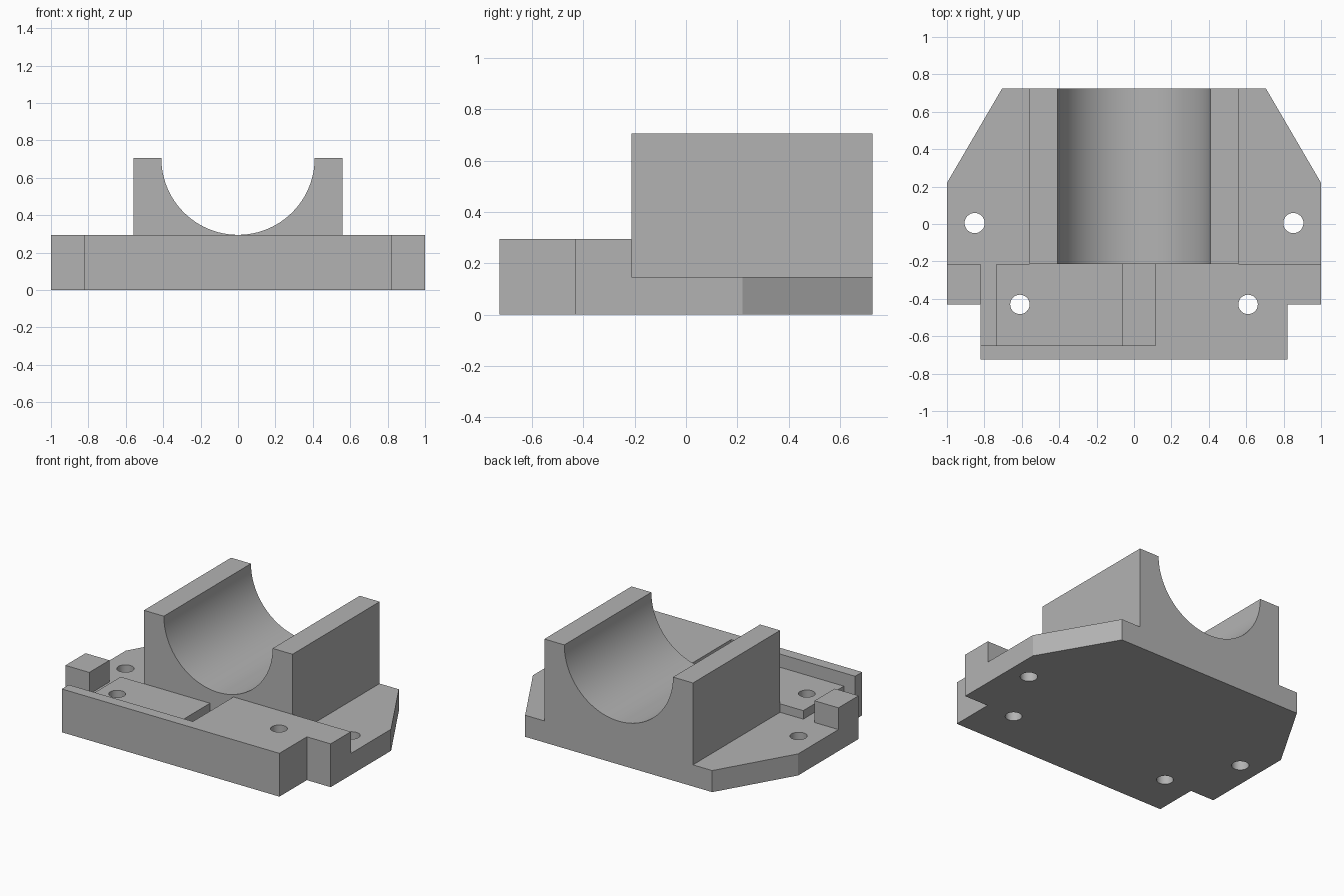
import bpy, bmesh, math

cube = bpy.data.objects.get("Cube")
if cube:
    bpy.data.objects.remove(cube, do_unlink=True)

grey = bpy.data.materials.new("machined_grey")
grey.use_nodes = True
COLOUR = (0.45, 0.45, 0.45, 1)
grey.diffuse_color = COLOUR
grey.node_tree.nodes["Principled BSDF"].inputs["Base Color"].default_value = COLOUR

PLATE, DECK, TOP = 0.147, 0.295, 0.705   # ledge, front block and saddle heights
STEP, BACK = -0.213, 0.725               # y of saddle front and of back edge
BORE = TOP - DECK


def prism(name, profile, direction):
    """Extrude a closed profile of 3D points into a solid."""
    bm = bmesh.new()
    face = bm.faces.new([bm.verts.new(p) for p in profile])
    new = bmesh.ops.extrude_face_region(bm, geom=[face])["geom"]
    bmesh.ops.translate(bm, vec=direction,
                        verts=[v for v in new if isinstance(v, bmesh.types.BMVert)])
    bmesh.ops.recalc_face_normals(bm, faces=bm.faces)
    mesh = bpy.data.meshes.new(name)
    bm.to_mesh(mesh)
    bm.free()
    mesh.materials.append(grey)
    obj = bpy.data.objects.new(name, mesh)
    bpy.context.collection.objects.link(obj)
    return obj


def box(name, x0, x1, y0, y1, z0, z1):
    corners = [(x0, y0, z0), (x1, y0, z0), (x1, y1, z0), (x0, y1, z0)]
    return prism(name, corners, (0, 0, z1 - z0))


def hole(name, x, y, radius):
    ring = [(x + radius * math.cos(a), y + radius * math.sin(a), -0.1)
            for a in (math.tau * i / 32 for i in range(32))]
    return prism(name, ring, (0, 0, 0.6))


def smooth(obj):
    bpy.ops.object.select_all(action='DESELECT')
    obj.select_set(True)
    bpy.context.view_layer.objects.active = obj
    bpy.ops.object.shade_smooth_by_angle(angle=math.radians(30))


# Base: mirrored outline with chamfered back corners and a narrower front
half = [(0.82, -0.725), (0.82, -0.43), (1, -0.43), (1, 0.22), (0.705, BACK)]
outline = half + [(-x, y) for x, y in reversed(half)]
base = prism("base", [(x, y, 0) for x, y in outline], (0, 0, DECK))

# Cutters: rear ledge, stepped pocket with its two deep slots, bolt holes
cutters = [
    box("ledge_cutter", -1.2, 1.2, STEP, 1, PLATE, 0.5),
    box("pocket_cutter", -0.735, -0.062, -0.65, STEP + 0.1, 0.205, 0.5),
    box("outer_slot_cutter", -0.82, -0.735, -0.65, STEP + 0.1, PLATE, 0.5),
    box("inner_slot_cutter", -0.062, 0.115, -0.65, STEP + 0.1, PLATE, 0.5),
]
for side in (-1, 1):
    cutters.append(hole("rear_hole_cutter", side * 0.852, 0.005, 0.054))
    cutters.append(hole("front_hole_cutter", side * 0.61, -0.43, 0.052))

bpy.context.view_layer.objects.active = base
for cutter in cutters:
    mod = base.modifiers.new("cut", 'BOOLEAN')
    mod.operation, mod.solver, mod.object = 'DIFFERENCE', 'EXACT', cutter
    bpy.ops.object.modifier_apply(modifier=mod.name)
    bpy.data.objects.remove(cutter, do_unlink=True)
smooth(base)

# Saddle: upright block with a half-round bearing seat
arc = [(BORE * math.cos(a), TOP + BORE * math.sin(a))
       for a in (-math.pi * i / 48 for i in range(49))]
section = [(-0.56, TOP), (-0.56, PLATE), (0.56, PLATE), (0.56, TOP)] + arc
saddle = prism("saddle", [(x, STEP, z) for x, z in section], (0, BACK - STEP, 0))
smooth(saddle)
